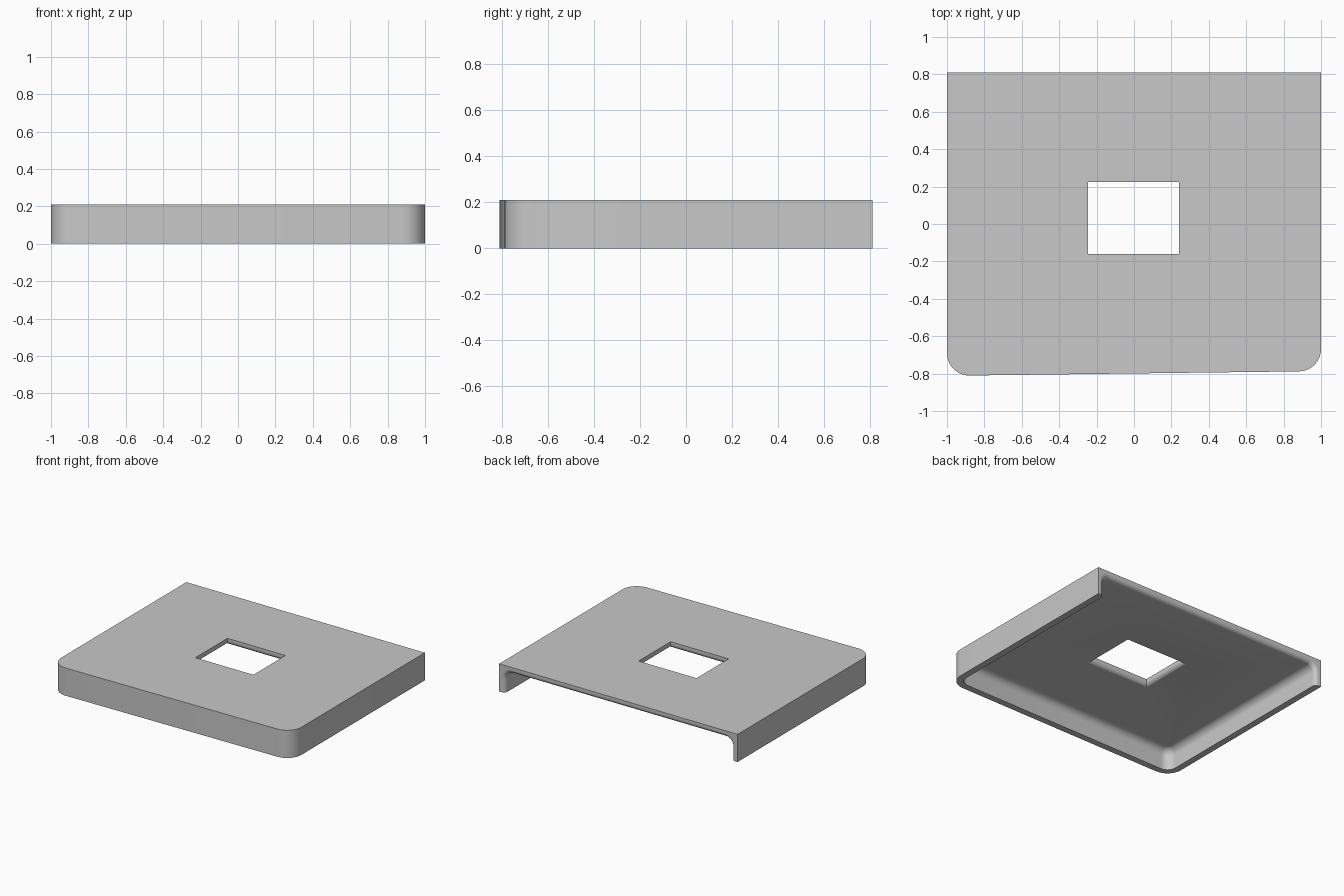
import bpy
import bmesh
from math import pi, cos, sin, radians

if "Cube" in bpy.data.objects:
    bpy.data.objects.remove(bpy.data.objects["Cube"])

HEIGHT, SHELL = 0.21, 0.05                 # overall height, shell thickness
BACK, CORNER, FILLET, ROUND = 0.81, 0.12, 0.055, 0.032
FRONT_RIGHT, FRONT_LEFT = -0.81, -0.788    # slightly slanted front
STEPS = 10
QUARTER = [i / STEPS * pi / 2 for i in range(STEPS + 1)]

grey = bpy.data.materials.new("plain grey")
grey.use_nodes = True
grey.diffuse_color = (0.58, 0.58, 0.58, 1)
grey.node_tree.nodes["Principled BSDF"].inputs["Base Color"].default_value = (0.58, 0.58, 0.58, 1)


def section(thin):
    """Wall section: outer face, rim, inner face and concave fillet, thinned inside."""
    wall, r = SHELL - thin, FILLET + thin
    pts = [(0, HEIGHT), (0, 0), (wall, 0)]
    return pts + [(wall + r * (1 - cos(a)), HEIGHT - wall - r * (1 - sin(a))) for a in QUARTER]


def column(bm, cx, cy, radius, angle, thin=0):
    """One section standing at a point of the outline, facing outward along angle."""
    return [bm.verts.new((cx + (radius - d) * cos(angle), cy + (radius - d) * sin(angle), z))
            for d, z in section(thin)]


def make_object(name, bm):
    bmesh.ops.recalc_face_normals(bm, faces=bm.faces)
    mesh = bpy.data.meshes.new(name)
    bm.to_mesh(mesh)
    bm.free()
    mesh.materials.append(grey)
    obj = bpy.data.objects.new(name, mesh)
    bpy.context.collection.objects.link(obj)
    return obj


# Inner lip of the open back is rounded over: (distance from back, thinning)
lip = [(ROUND * (1 - cos(a)), ROUND * (1 - sin(a))) for a in QUARTER]

bm = bmesh.new()
right = [column(bm, 0, BACK - depth, 1, pi, thin) for depth, thin in lip]
left = [column(bm, 0, BACK - depth, 1, 0, thin) for depth, thin in lip]
corners = [column(bm, cx, cy, CORNER, start + a)
           for cx, cy, start in ((-1 + CORNER, FRONT_RIGHT + CORNER, pi),
                                 (1 - CORNER, FRONT_LEFT + CORNER, 1.5 * pi))
           for a in QUARTER]
columns = right + corners + left[::-1]
for a, b in zip(columns, columns[1:]):
    for i in range(len(a) - 1):
        bm.faces.new((a[i], a[i + 1], b[i + 1], b[i]))
for i in range(STEPS):                     # rounded lip across the ceiling
    bm.faces.new((right[i][-1], right[i + 1][-1], left[i + 1][-1], left[i][-1]))
bm.faces.new([c[0] for c in columns])      # top
bm.faces.new([c[-1] for c in [right[-1]] + corners + [left[-1]]])  # ceiling
bm.faces.new(right[0] + left[0][::-1])     # open end
cover = make_object("cover", bm)

# Rectangular opening, flared with a rounded edge on the underside
ceiling = HEIGHT - SHELL - 0.001
levels = [(0, HEIGHT + 0.1)]
levels += [(ROUND * (1 - cos(a)), ceiling + ROUND * (1 - sin(a))) for a in QUARTER]
levels.append((ROUND, 0))
bm = bmesh.new()
rings = [[bm.verts.new((-0.002 + sx * (0.243 + grow), 0.032 + sy * (0.192 + grow), z))
          for sx, sy in ((-1, -1), (1, -1), (1, 1), (-1, 1))] for grow, z in levels]
for a, b in zip(rings, rings[1:]):
    for i in range(4):
        j = (i + 1) % 4
        bm.faces.new((a[i], a[j], b[j], b[i]))
bm.faces.new(rings[0])
bm.faces.new(rings[-1])
cutter = make_object("opening_cutter", bm)
cutter.hide_render = True

bpy.ops.object.select_all(action="DESELECT")
cover.select_set(True)
bpy.context.view_layer.objects.active = cover
cut = cover.modifiers.new("opening", "BOOLEAN")
cut.operation = "DIFFERENCE"
cut.solver = "EXACT"
cut.object = cutter
bpy.ops.object.modifier_apply(modifier=cut.name)
bpy.data.objects.remove(cutter)
bpy.ops.object.shade_smooth_by_angle(angle=radians(30))
